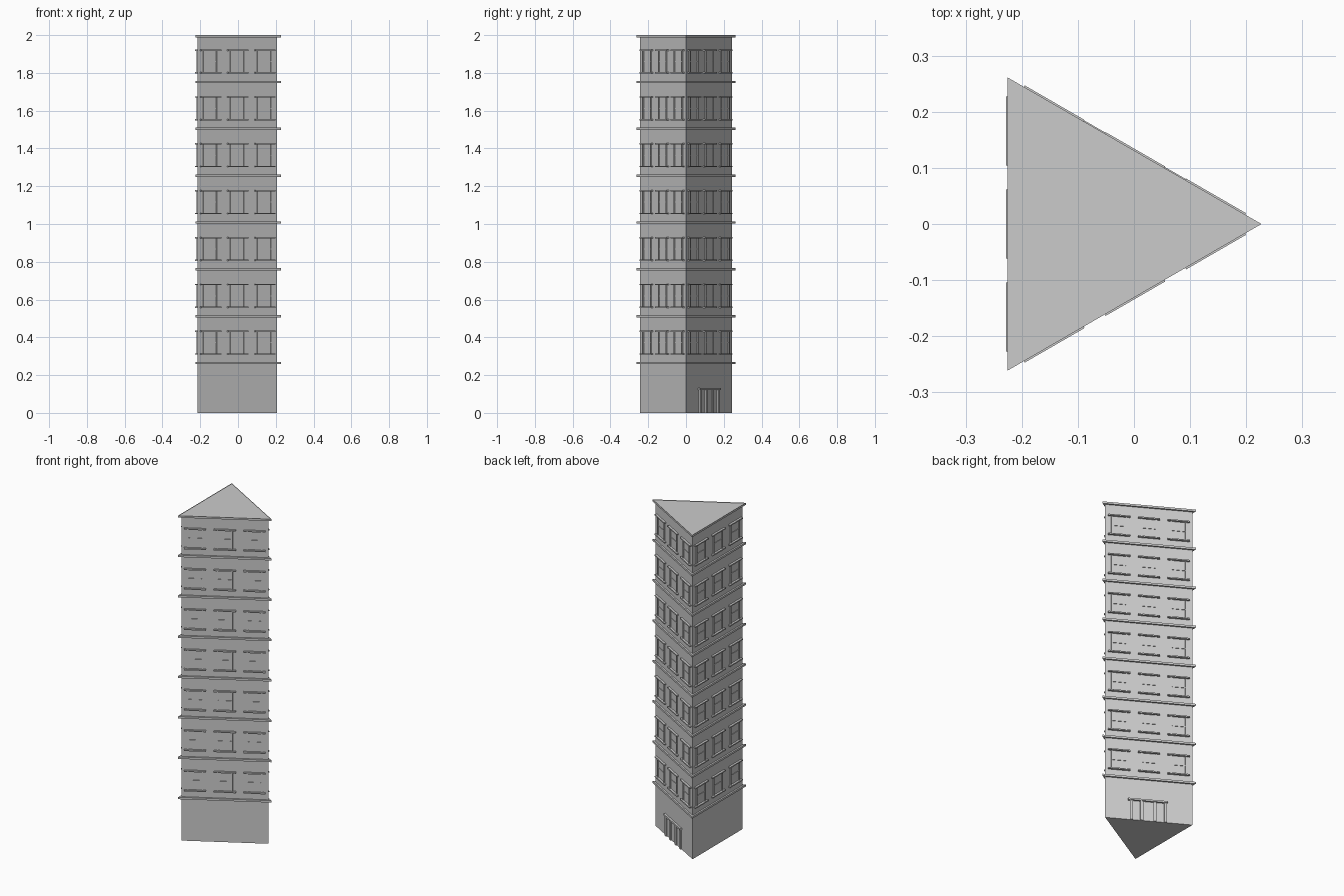
import bpy, bmesh, math
from mathutils import Matrix, Vector

if "Cube" in bpy.data.objects:
    bpy.data.objects.remove(bpy.data.objects["Cube"])

CX = -0.0743          # centre of the triangular plan
R_WALL = 0.1407       # distance from centre to each wall
FLOOR = 0.248         # storey height

stone = bpy.data.materials.new("grey stone")
stone.diffuse_color = (0.6, 0.6, 0.6, 1)
stone.use_nodes = True
stone.node_tree.nodes["Principled BSDF"].inputs["Base Color"].default_value = stone.diffuse_color


def finish(name, bm):
    bmesh.ops.recalc_face_normals(bm, faces=bm.faces)
    mesh = bpy.data.meshes.new(name)
    bm.to_mesh(mesh)
    bm.free()
    mesh.materials.append(stone)
    ob = bpy.data.objects.new(name, mesh)
    bpy.context.collection.objects.link(ob)
    return ob


def prism(bm, inradius, z0, z1):
    """Triangular slab with one corner pointing to +x."""
    rings = []
    for z in (z0, z1):
        rings.append([bm.verts.new((CX + 2 * inradius * math.cos(a),
                                    2 * inradius * math.sin(a), z))
                      for a in (0, 2 * math.pi / 3, 4 * math.pi / 3)])
    low, high = rings
    bm.faces.new(low[::-1])
    bm.faces.new(high)
    for i in range(3):
        j = (i + 1) % 3
        bm.faces.new((low[i], low[j], high[j], high[i]))


def wall_box(bm, angle, s, z, width, height, out):
    """Box on the wall facing the angle, s along the wall, standing out from it."""
    inside = 0.004
    local = Matrix.Translation((R_WALL + (out - inside) / 2, s, z))
    size = Matrix.Diagonal((out + inside, width, height, 1))
    place = Matrix.Translation((CX, 0, 0)) @ Matrix.Rotation(angle, 4, 'Z')
    bmesh.ops.create_cube(bm, size=1, matrix=place @ local @ size)


# Tower body
bm = bmesh.new()
prism(bm, R_WALL, 0, 1.996)
finish("tower_body", bm)

# Ledges between the storeys
bm = bmesh.new()
for k in range(1, 8):
    top = 2 - FLOOR * k + 0.006
    prism(bm, 0.1507, top - 0.012, top)
finish("storey_ledges", bm)

# Roof rim, a raised border around the flat roof
bm = bmesh.new()
prism(bm, 0.1507, 1.988, 2.0)
roof = max(bm.faces, key=lambda f: f.calc_center_median().z)
bmesh.ops.inset_region(bm, faces=[roof], thickness=0.010, depth=0)
bmesh.ops.translate(bm, verts=roof.verts, vec=Vector((0, 0, -0.003)))
finish("roof_rim", bm)

# Windows: sill, lintel, side posts and a thin middle bar, three per wall
sills, posts, bars = bmesh.new(), bmesh.new(), bmesh.new()
for angle in (math.pi / 3, math.pi, -math.pi / 3):
    for floor in range(7):
        base = 0.312 + FLOOR * floor
        for s in (-0.166, 0, 0.166):
            for z in (base, base + 0.12):
                wall_box(sills, angle, s, z, 0.123, 0.007, 0.013)
            for side in (-1, 1):
                wall_box(posts, angle, s + side * 0.041, base + 0.06,
                         0.007, 0.12, 0.006)
            wall_box(bars, angle, s, base + 0.06, 0.076, 0.005, 0.003)
finish("window_sills", sills)
finish("window_posts", posts)
finish("window_bars", bars)

# Entrance on the back right wall
bm = bmesh.new()
for s in (-0.093, -0.033, 0.04, 0.098):
    wall_box(bm, math.pi / 3, -s, 0.061, 0.016, 0.122, 0.008)
wall_box(bm, math.pi / 3, -0.006, 0.126, 0.22, 0.01, 0.012)
finish("entrance_frame", bm)
